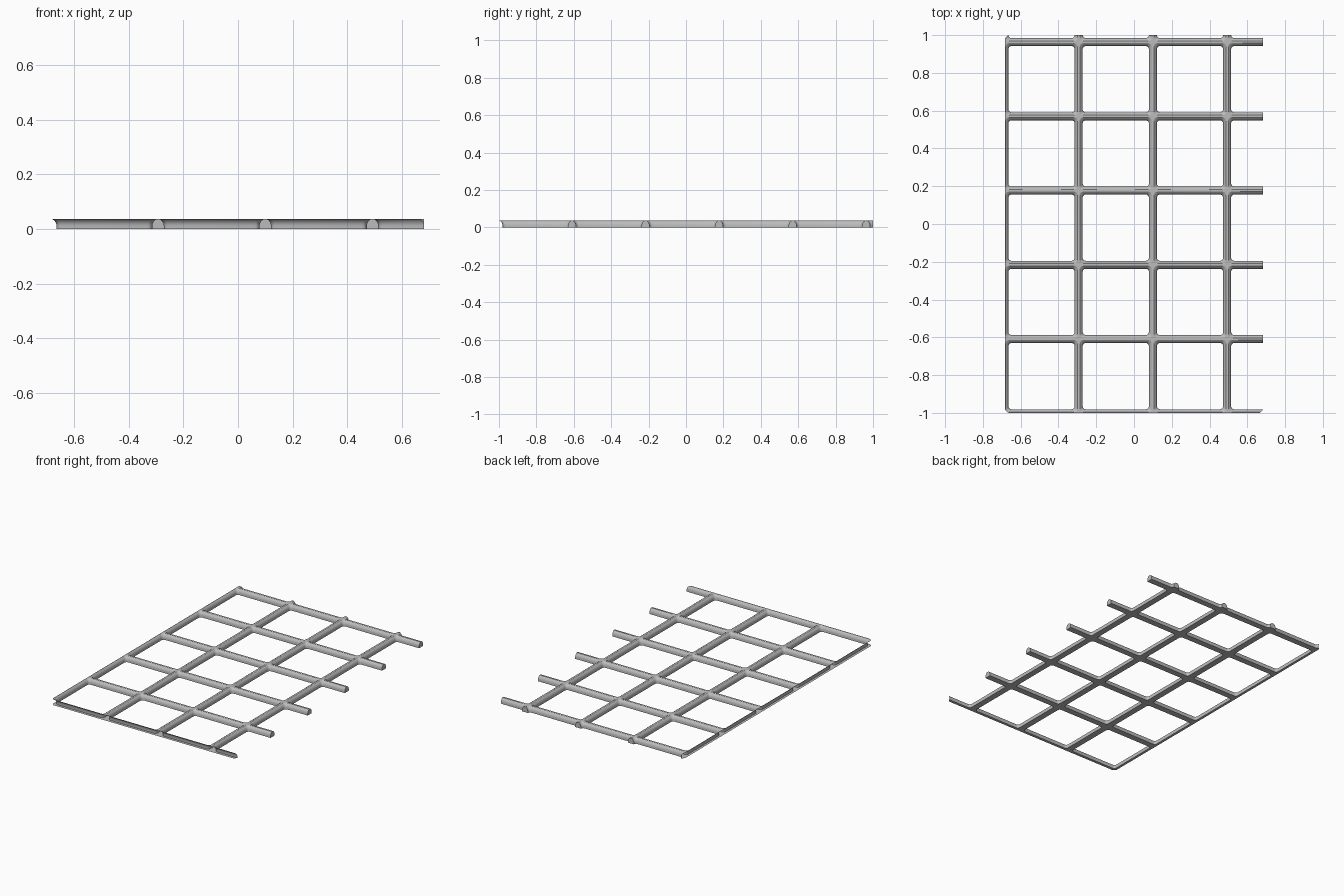
import bpy, bmesh, math
from mathutils import Vector

cube = bpy.data.objects.get("Cube")
if cube:
    bpy.data.objects.remove(cube)

PITCH = 0.393            # spacing of the bars
HALF_X, HALF_Y = 0.682, 1.0
START_X, START_Y = -0.686, -1.002
CORNER = 0.017           # fillet inside each opening
ARC = 4                  # segments per fillet

# Half of the bar section: distance from the bar centre line, height
SECTION = [(0, 0.036), (0.006, 0.036), (0.014, 0.03), (0.019, 0.022),
           (0.021, 0.013), (0.021, 0), (0, 0)]


def ring(bm, x, y, inset, z):
    """Rounded square around one opening, pulled in by inset."""
    r = CORNER * min(1, inset / 0.006)
    half = PITCH / 2 - inset - r
    verts = []
    for quarter in range(4):
        mid = math.radians(45 + 90 * quarter)
        cx = x + math.copysign(half, math.cos(mid))
        cy = y + math.copysign(half, math.sin(mid))
        for k in range(ARC + 1):
            a = math.radians(90 * (quarter + k / ARC))
            verts.append(bm.verts.new((cx + r * math.cos(a), cy + r * math.sin(a), z)))
    return verts


def trim(bm, point, normal):
    """Cut the lattice off beyond a plane and cap the cut."""
    geom = bm.verts[:] + bm.edges[:] + bm.faces[:]
    bmesh.ops.bisect_plane(bm, geom=geom, dist=1e-6, plane_co=point,
                           plane_no=normal, clear_outer=True)
    n, p = Vector(normal).normalized(), Vector(point)
    rim = [e for e in bm.edges if e.is_boundary
           and all(abs((v.co - p).dot(n)) < 1e-5 for v in e.verts)]
    if rim:
        bmesh.ops.holes_fill(bm, edges=rim, sides=0)


# Lattice of bars, made as the frame around every opening
bm = bmesh.new()
for i in range(4):
    for j in range(6):
        x, y = START_X + PITCH * (i + 0.5), START_Y + PITCH * (j + 0.5)
        loops = [ring(bm, x, y, d, z) for d, z in SECTION]
        for a, b in zip(loops, loops[1:]):
            for k in range(len(a)):
                m = (k + 1) % len(a)
                bm.faces.new((a[k], a[m], b[m], b[k]))
bmesh.ops.remove_doubles(bm, verts=bm.verts[:], dist=1e-5)
bmesh.ops.dissolve_degenerate(bm, dist=1e-6, edges=bm.edges[:])

# Straight outer sides, then chamfered outer corners
for s in (-1, 1):
    trim(bm, (s * HALF_X, 0, 0), (s, 0, 0))
    trim(bm, (0, s * HALF_Y, 0), (0, s, 0))
for sx in (-1, 1):
    for sy in (-1, 1):
        trim(bm, (sx * (HALF_X - 0.016), sy * HALF_Y, 0), (sx, sy, 0))
bmesh.ops.recalc_face_normals(bm, faces=bm.faces[:])

mesh = bpy.data.meshes.new("lattice_bars")
bm.to_mesh(mesh)
bm.free()
lattice = bpy.data.objects.new("lattice_bars", mesh)
bpy.context.collection.objects.link(lattice)

# Plain grey material
grey = bpy.data.materials.new("plain grey")
grey.use_nodes = True
color = (0.5, 0.5, 0.5, 1)
grey.diffuse_color = color
grey.node_tree.nodes["Principled BSDF"].inputs["Base Color"].default_value = color
mesh.materials.append(grey)

bpy.ops.object.select_all(action="DESELECT")
lattice.select_set(True)
bpy.context.view_layer.objects.active = lattice
bpy.ops.object.shade_smooth_by_angle(angle=math.radians(25))
